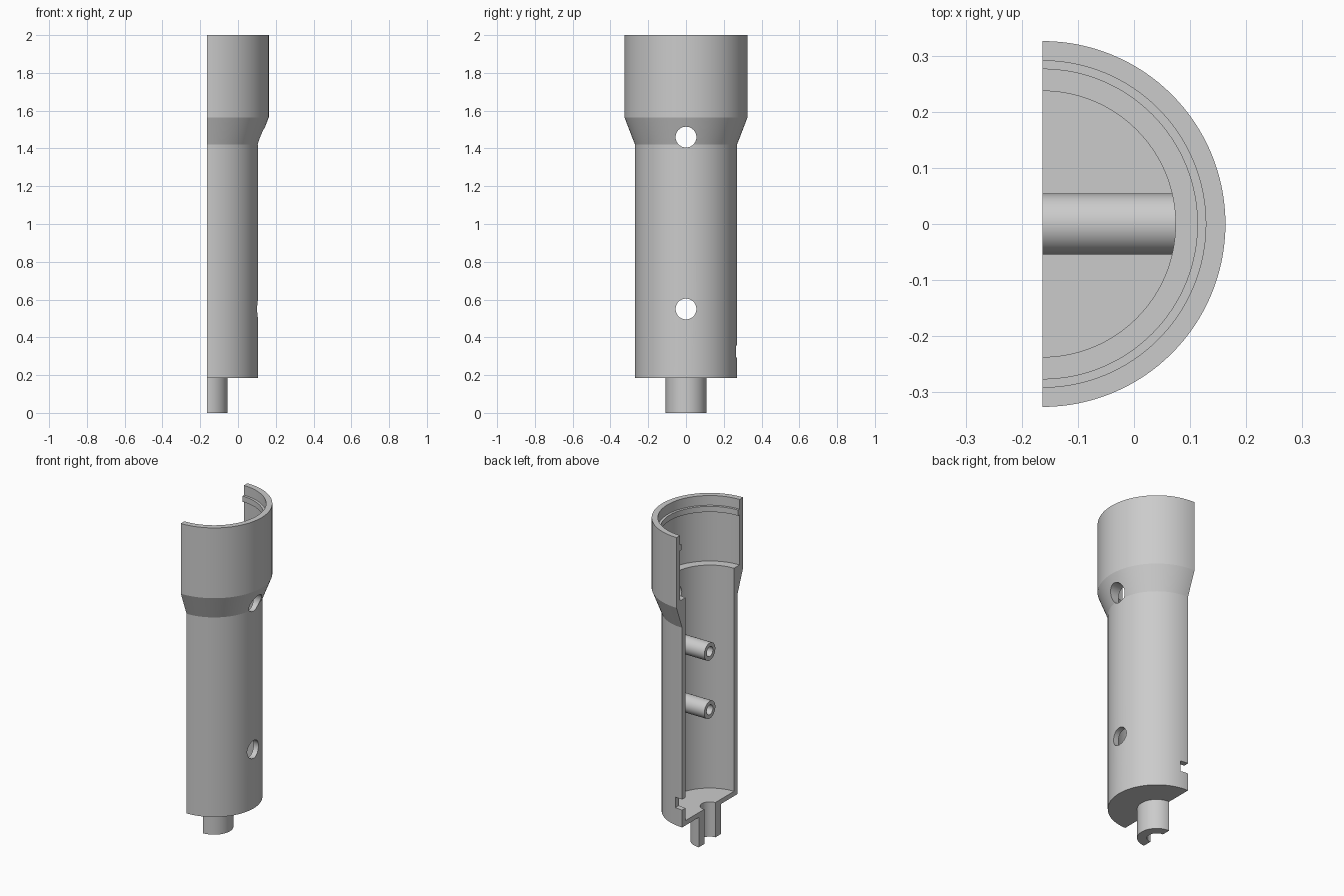
import bpy, bmesh, math
from mathutils import Matrix, Vector

if "Cube" in bpy.data.objects:
    bpy.data.objects.remove(bpy.data.objects["Cube"], do_unlink=True)

AXIS_X = -0.163   # the split plane, which also holds the tube axis

grey = bpy.data.materials.new("plain grey")
grey.use_nodes = True
colour = (0.6, 0.6, 0.6, 1)
grey.diffuse_color = colour
grey.node_tree.nodes["Principled BSDF"].inputs["Base Color"].default_value = colour


def make_object(name, bm, location):
    bmesh.ops.recalc_face_normals(bm, faces=bm.faces)
    mesh = bpy.data.meshes.new(name)
    bm.to_mesh(mesh)
    bm.free()
    mesh.materials.append(grey)
    obj = bpy.data.objects.new(name, mesh)
    obj.location = location
    bpy.context.collection.objects.link(obj)
    return obj


def lathe(name, profile, angle, steps, location, tilt=None):
    """Turn a closed (radius, height) profile about z, starting at -y."""
    bm = bmesh.new()
    verts = [bm.verts.new((0, -r, z)) for r, z in profile]
    edges = [bm.edges.new((verts[i - 1], verts[i])) for i in range(len(verts))]
    full = angle > 6
    result = bmesh.ops.spin(bm, geom=verts + edges, cent=(0, 0, 0), axis=(0, 0, 1),
                            angle=angle, steps=steps, use_merge=full)
    if full:
        bmesh.ops.remove_doubles(bm, verts=bm.verts, dist=1e-5)
    else:
        bm.faces.new(verts)
        end_edges = [e for e in result["geom_last"] if isinstance(e, bmesh.types.BMEdge)]
        bmesh.ops.contextual_create(bm, geom=end_edges)
    if tilt:
        bmesh.ops.transform(bm, matrix=tilt, verts=bm.verts)
    return make_object(name, bm, location)


def smooth(obj):
    bpy.ops.object.select_all(action='DESELECT')
    obj.select_set(True)
    bpy.context.view_layer.objects.active = obj
    bpy.ops.object.shade_smooth_by_angle(angle=math.radians(15))


def cut(target, cutter):
    mod = target.modifiers.new("cut", 'BOOLEAN')
    mod.operation = 'DIFFERENCE'
    mod.solver = 'EXACT'
    mod.object = cutter
    bpy.context.view_layer.objects.active = target
    bpy.ops.object.modifier_apply(modifier=mod.name)
    bpy.data.objects.remove(cutter, do_unlink=True)


# Half shell: spout, floor, tube, flared head with an inner ridge
shell_profile = [
    (0.054, 0), (0.108, 0), (0.108, 0.185), (0.27, 0.185),
    (0.27, 1.42), (0.326, 1.565), (0.326, 2), (0.291, 2),
    (0.291, 1.94), (0.276, 1.94), (0.276, 1.905), (0.291, 1.905),
    (0.291, 1.595), (0.237, 1.595), (0.237, 0.215), (0.054, 0.215),
]
shell = lathe("half_shell", shell_profile, math.pi, 64, (AXIS_X, 0, 0))

# Round holes through the wall
for z in (0.55, 1.46):
    bm = bmesh.new()
    bmesh.ops.create_cone(bm, cap_ends=True, segments=40, radius1=0.055, radius2=0.055,
                          depth=0.3, matrix=Matrix.Rotation(math.pi / 2, 4, 'Y'))
    cut(shell, make_object("hole_cutter", bm, (0.15, 0, z)))

# Notch in one split edge
bm = bmesh.new()
bmesh.ops.create_cube(bm, size=1, matrix=Matrix.Diagonal(Vector((0.1, 0.2, 0.065, 1))))
cut(shell, make_object("notch_cutter", bm, (AXIS_X, 0.28, 0.325)))
smooth(shell)

# Screw posts with blind holes, reaching from the wall to the split plane
post_profile = [(0, 0.18), (0.03, 0.18), (0.03, 0), (0.054, 0), (0.054, 0.25), (0, 0.25)]
for name, z in (("lower_post", 0.81), ("upper_post", 1.17)):
    post = lathe(name, post_profile, math.tau, 32, (AXIS_X, 0, z),
                 tilt=Matrix.Rotation(math.pi / 2, 4, 'Y'))
    # Drop the construction edge on the turning axis
    bm = bmesh.new()
    bm.from_mesh(post.data)
    bmesh.ops.delete(bm, geom=[e for e in bm.edges if not e.link_faces], context='EDGES')
    bmesh.ops.dissolve_degenerate(bm, edges=bm.edges, dist=1e-5)
    bmesh.ops.recalc_face_normals(bm, faces=bm.faces)
    bm.to_mesh(post.data)
    bm.free()
    smooth(post)
